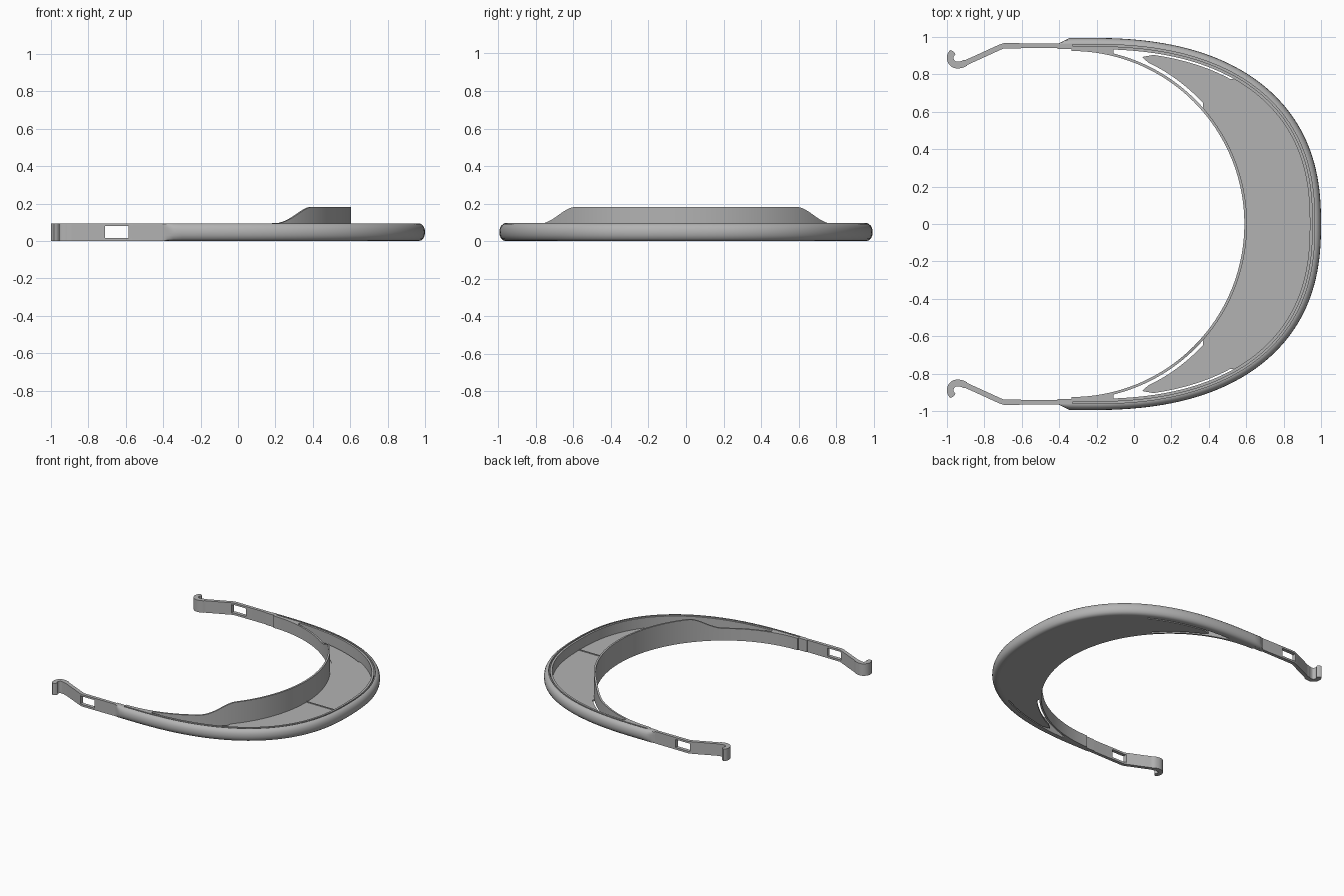
import bpy, bmesh, math
from mathutils import Vector

if "Cube" in bpy.data.objects:
    bpy.data.objects.remove(bpy.data.objects["Cube"])

# One grey plastic for the whole frame
grey = bpy.data.materials.new("grey plastic")
grey.use_nodes = True
grey.diffuse_color = (0.45, 0.45, 0.45, 1)
grey.node_tree.nodes["Principled BSDF"].inputs["Base Color"].default_value = (0.45, 0.45, 0.45, 1)

HEIGHT = 0.095          # height of rim and straps
BAND_X, BAND_R = -0.335, 0.925   # centre and inner radius of the brow band


def finish(bm, name, mirror=False):
    bmesh.ops.recalc_face_normals(bm, faces=bm.faces)
    mesh = bpy.data.meshes.new(name)
    bm.to_mesh(mesh)
    bm.free()
    mesh.materials.append(grey)
    ob = bpy.data.objects.new(name, mesh)
    bpy.context.collection.objects.link(ob)
    bpy.ops.object.select_all(action="DESELECT")
    ob.select_set(True)
    bpy.context.view_layer.objects.active = ob
    bpy.ops.object.shade_smooth_by_angle(angle=math.radians(35))
    if mirror:
        mod = ob.modifiers.new("other side", "MIRROR")
        mod.use_axis = (False, True, False)
    return ob


def loft(name, rings):
    """Skin a list of closed rings and cap both ends."""
    bm = bmesh.new()
    rows = [[bm.verts.new(p) for p in ring] for ring in rings]
    n = len(rows[0])
    for a, b in zip(rows, rows[1:]):
        for i in range(n):
            j = (i + 1) % n
            bm.faces.new((a[i], a[j], b[j], b[i]))
    bm.faces.new(rows[0])
    bm.faces.new(rows[-1])
    return finish(bm, name)


def prism(name, outline, z0, z1, mirror=False):
    """Extrude a plan outline upward."""
    bm = bmesh.new()
    face = bm.faces.new([bm.verts.new((p[0], p[1], z0)) for p in outline])
    new = bmesh.ops.extrude_face_region(bm, geom=[face])["geom"]
    bmesh.ops.translate(bm, verts=[v for v in new if isinstance(v, bmesh.types.BMVert)],
                        vec=(0, 0, z1 - z0))
    return finish(bm, name, mirror)


def normals(path):
    """Unit normals on the right-hand side of travel."""
    out = []
    for i in range(len(path)):
        t = (path[min(i + 1, len(path) - 1)] - path[max(i - 1, 0)]).normalized()
        out.append(Vector((t.y, -t.x)))
    return out


def smooth(points, steps=6):
    """Catmull-Rom curve through plan points."""
    p = [Vector(q) for q in points]
    p = [2 * p[0] - p[1]] + p + [2 * p[-1] - p[-2]]
    out = []
    for a, b, c, d in zip(p, p[1:], p[2:], p[3:]):
        for k in range(steps):
            t = k / steps
            out.append(0.5 * (2 * b + (c - a) * t + (2 * a - 5 * b + 4 * c - d) * t * t
                              + (3 * b - a - 3 * c + d) * t ** 3))
    return out + [p[-2]]


def circle_point(radius, angle):
    return Vector((BAND_X + radius * math.cos(angle), radius * math.sin(angle)))


# Outer plan curve: straight sides running into a rounded front
straight = [-0.41, -0.39, -0.37, -0.345, -0.3]
curve = []
for k in range(97):
    t = math.pi / 2 - math.pi * k / 96
    c, s = max(math.cos(t), 0), math.sin(t)
    curve.append(Vector((-0.25 + 1.25 * c ** (2 / 2.4),
                         math.copysign(0.995 * abs(s) ** (2 / 2.4), s))))
path = ([Vector((x, 0.995)) for x in straight] + curve
        + [Vector((x, -0.995)) for x in reversed(straight)])
side = normals(path)

# Rim: rounded outer roll, narrow groove, inner wall (inward offset, z)
WALL = 0.034
section = [(WALL, 0), (0.02, 0.004), (0.009, 0.014), (0.002, 0.03), (0, 0.047),
           (0.002, 0.065), (0.009, 0.081), (0.02, 0.091), (0.03, HEIGHT),
           (WALL, HEIGHT), (WALL, 0.02), (0.044, 0.02), (0.044, HEIGHT),
           (0.06, HEIGHT), (0.06, 0)]
rings = []
for p, n in zip(path, side):
    taper = WALL * min(max((-0.345 - p.x) / 0.065, 0), 1)
    rings.append([(*(p + n * max(d, taper)), z) for d, z in section])
loft("outer_rim", rings)

# Brow band: thin half circle, taller across the middle
rings = []
for k in range(129):
    a = math.pi / 2 - math.pi * k / 128
    inner, outer = circle_point(BAND_R, a), circle_point(BAND_R + 0.014, a)
    u = min(max((0.76 - abs(inner.y)) / 0.18, 0), 1)
    top = HEIGHT + 0.087 * u * u * (3 - 2 * u)
    rings.append([(*inner, 0), (*outer, 0), (*outer, top), (*inner, top)])
loft("brow_band", rings)

# Floor plate: slits open beside the band and the rim toward both tips
rim_edge = [p + n * (0.07 if p.x < 0.55 else 0.05) for p, n in zip(path, side) if p.x > 0.08]
band_edge = []
for k in range(91):
    a = math.radians(-66 + 132 * k / 90)
    p = circle_point(BAND_R + 0.007, a)
    if abs(p.y) > 0.62:
        p = circle_point(BAND_R + 0.031, a)
    if p.x > 0.06:
        band_edge.append(p)
tip = (0.043, 0.893)
plate = [tip] + rim_edge + [(tip[0], -tip[1])] + band_edge
prism("floor_plate", plate, 0, 0.014)

# Low centre rib across the plate
prism("centre_rib", [(0.6, -0.004), (0.95, -0.004), (0.95, 0.004), (0.6, 0.004)], 0.01, 0.02)

# Solid webs where the band runs into the rim
web = [Vector((-0.335, 0.94)), Vector((-0.11, 0.937))]
web += [circle_point(BAND_R + 0.007, math.radians(76 + 14 * k / 8)) for k in range(9)]
prism("side_web", web, 0, HEIGHT, mirror=True)

# Straps ending in curled hooks
centre = [Vector((-0.33, 0.949)), Vector((-0.42, 0.953)), Vector((-0.695, 0.953))]
centre += smooth([(-0.715, 0.946), (-0.88, 0.871), (-0.925, 0.852), (-0.958, 0.852),
                  (-0.979, 0.872), (-0.981, 0.9), (-0.966, 0.922)])
outer, inner = [], []
for i, (p, n) in enumerate(zip(centre, normals(centre))):
    half = 0.012 if i < 2 else 0.014 if p.x > -0.9 else 0.018
    if i == len(centre) - 1:
        half = 0.006
    outer.append(p - n * half)
    inner.append(p + n * half)
strap = prism("strap_hook", outer + inner[::-1], 0, HEIGHT)

# Rectangular strap window
bpy.ops.mesh.primitive_cube_add(size=1, location=(-0.648, 0.95, 0.048))
cutter = bpy.context.object
cutter.name = "window_cutter"
cutter.scale = (0.125, 0.2, 0.064)
cutter.hide_render = True
bpy.context.view_layer.update()
cut = strap.modifiers.new("window", "BOOLEAN")
cut.operation = "DIFFERENCE"
cut.solver = "EXACT"
cut.object = cutter
bpy.context.view_layer.objects.active = strap
bpy.ops.object.modifier_apply(modifier=cut.name)
bpy.data.objects.remove(cutter)
mirror = strap.modifiers.new("other side", "MIRROR")
mirror.use_axis = (False, True, False)
